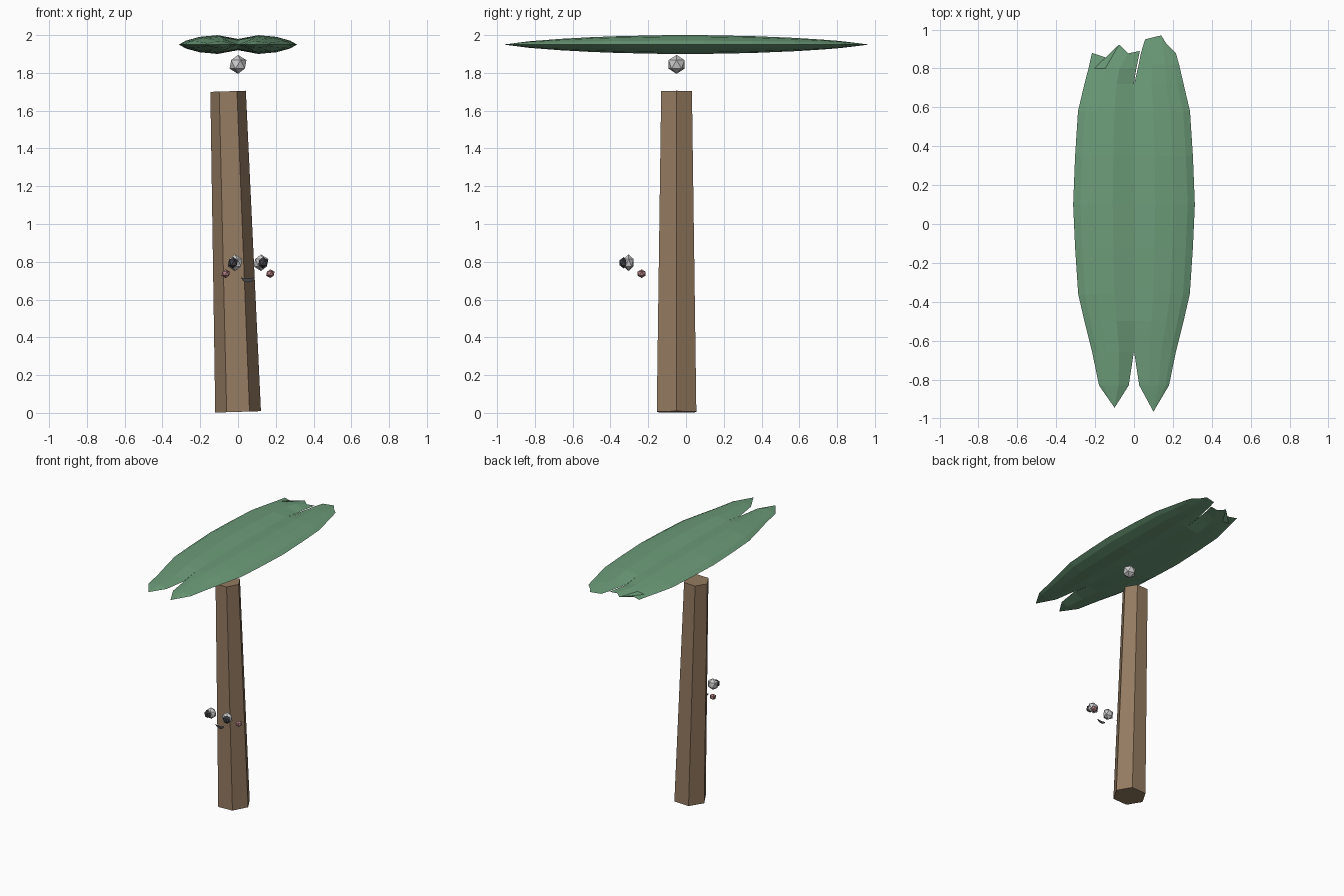
import bpy, bmesh, math
from mathutils import Matrix

if "Cube" in bpy.data.objects:
    bpy.data.objects.remove(bpy.data.objects["Cube"])


def material(name, rgb):
    m = bpy.data.materials.new(name)
    m.diffuse_color = (*rgb, 1)
    m.use_nodes = True
    m.node_tree.nodes["Principled BSDF"].inputs["Base Color"].default_value = m.diffuse_color
    return m


GREEN = material("leaf_green", (0.15, 0.33, 0.19))
BROWN = material("bark_brown", (0.30, 0.20, 0.12))
DARK = material("dark", (0.06, 0.06, 0.07))
PINK = material("pink", (0.45, 0.22, 0.23))


def finish(name, bm, mat=None):
    bmesh.ops.recalc_face_normals(bm, faces=bm.faces)
    me = bpy.data.meshes.new(name)
    bm.to_mesh(me)
    bm.free()
    ob = bpy.data.objects.new(name, me)
    bpy.context.collection.objects.link(ob)
    if mat:
        me.materials.append(mat)
    return ob


def ball(name, loc, size, mat=None):
    bm = bmesh.new()
    m = Matrix.Translation(loc) @ Matrix.Diagonal((*size, 1))
    bmesh.ops.create_icosphere(bm, subdivisions=1, radius=1, matrix=m)
    return finish(name, bm, mat)


# Trunk: tapered six-sided post leaning slightly to the left
bm = bmesh.new()
m = (Matrix.Translation((-0.026, -0.05, 0.854))
     @ Matrix.Rotation(-math.atan(0.053 / 1.7), 4, 'Y')
     @ Matrix.Rotation(math.radians(90), 4, 'Z'))
bmesh.ops.create_cone(bm, cap_ends=True, segments=6, radius1=0.121,
                      radius2=0.094, depth=1.698, matrix=m)
# Turn the hexagon so that corners point to +x and -x
if max(v.co.x for v in bm.verts if v.co.z < 0.5) < 0.11:
    bmesh.ops.rotate(bm, verts=bm.verts, cent=m.translation,
                     matrix=m.to_3x3() @ Matrix.Rotation(math.radians(30), 3, 'Z')
                     @ m.to_3x3().inverted())
finish("trunk", bm, BROWN)

# Nut under the leaf
ball("nut", (0, -0.05, 1.845), (0.05, 0.05, 0.05))

# Face, symmetric about x = 0.053
CX = 0.053
for s, side in ((-1, "left"), (1, "right")):
    ball(side + "_eye", (CX + s * 0.069, -0.304, 0.795), (0.043, 0.031, 0.044))
    ball(side + "_pupil", (CX + s * 0.080, -0.330, 0.795), (0.028, 0.025, 0.030), DARK)
    ball(side + "_cheek", (CX + s * 0.118, -0.235, 0.737), (0.025, 0.025, 0.023), PINK)

# Mouth: flat crescent
bm = bmesh.new()
N = 8
rows = []
for i in range(N + 1):
    a = math.pi * i / N
    x, d = CX - 0.037 * math.cos(a), math.sin(a)
    rows.append([bm.verts.new((x, -0.298, 0.721 - k * d)) for k in (0.010, 0.030)])
for a, b in zip(rows, rows[1:]):
    bm.faces.new((a[0], a[1], b[1], b[0]))
bmesh.ops.remove_doubles(bm, verts=bm.verts, dist=0.0005)
finish("mouth", bm, DARK)

# Leaf: two joined lobes, each lofted along y with a lens cross-section
U = (0, 0.35, 0.65, 0.88, 1)          # position from midrib to rim
T = (0.6, 1, 0.82, 0.42, 0)           # thickness at those positions
# rows: y, rim x, inner x (0 = joined to the other lobe)
BODY = [(-0.50, 0.255, 0), (-0.36, 0.287, 0), (-0.12, 0.303, 0),
        (0.10, 0.313, 0), (0.35, 0.303, 0), (0.58, 0.288, 0)]
FRONT = [(-0.83, 0.18, 0.027), (-0.66, 0.215, 0.001)]
# jagged back ends as (x, y) points from midrib to rim
BACK = {1: ([(0.72, 0.255, 0.001), (0.82, 0.232, 0.024)],
            [(0.036, 0.88), (0.057, 0.95), (0.14, 0.97), (0.165, 0.93), (0.215, 0.88)]),
        -1: ([(0.72, 0.255, 0.001), (0.80, 0.234, -0.012)],
             [(-0.03, 0.89), (0.03, 0.878), (0.077, 0.923), (0.113, 0.845), (0.216, 0.88)])}


def half_thickness(y):
    return 0.05 * max(0, 1 - (abs(y) / 0.97) ** 2) ** 0.8


bm = bmesh.new()
for s in (1, -1):
    tip_y = -0.965 if s > 0 else -0.945
    grid = [[(0.10, tip_y, 0)] * 5]
    back_rows, back_end = BACK[s]
    for y, xo, xi in FRONT + BODY + back_rows:
        h = half_thickness(y)
        grid.append([(xi + (xo - xi) * u, y, h * (0 if j == 0 and xi else t))
                     for j, (u, t) in enumerate(zip(U, T))])
    grid.append([(x, y, 0) for x, y in back_end])
    for up in (1, -1):
        vs = [[bm.verts.new((s * x, y, 1.95 + up * t)) for x, y, t in r] for r in grid]
        for a, b in zip(vs, vs[1:]):
            for j in range(4):
                bm.faces.new((a[j], a[j + 1], b[j + 1], b[j]))
bmesh.ops.remove_doubles(bm, verts=bm.verts, dist=0.0005)
bmesh.ops.dissolve_degenerate(bm, edges=bm.edges, dist=0.0001)
finish("leaf", bm, GREEN)
